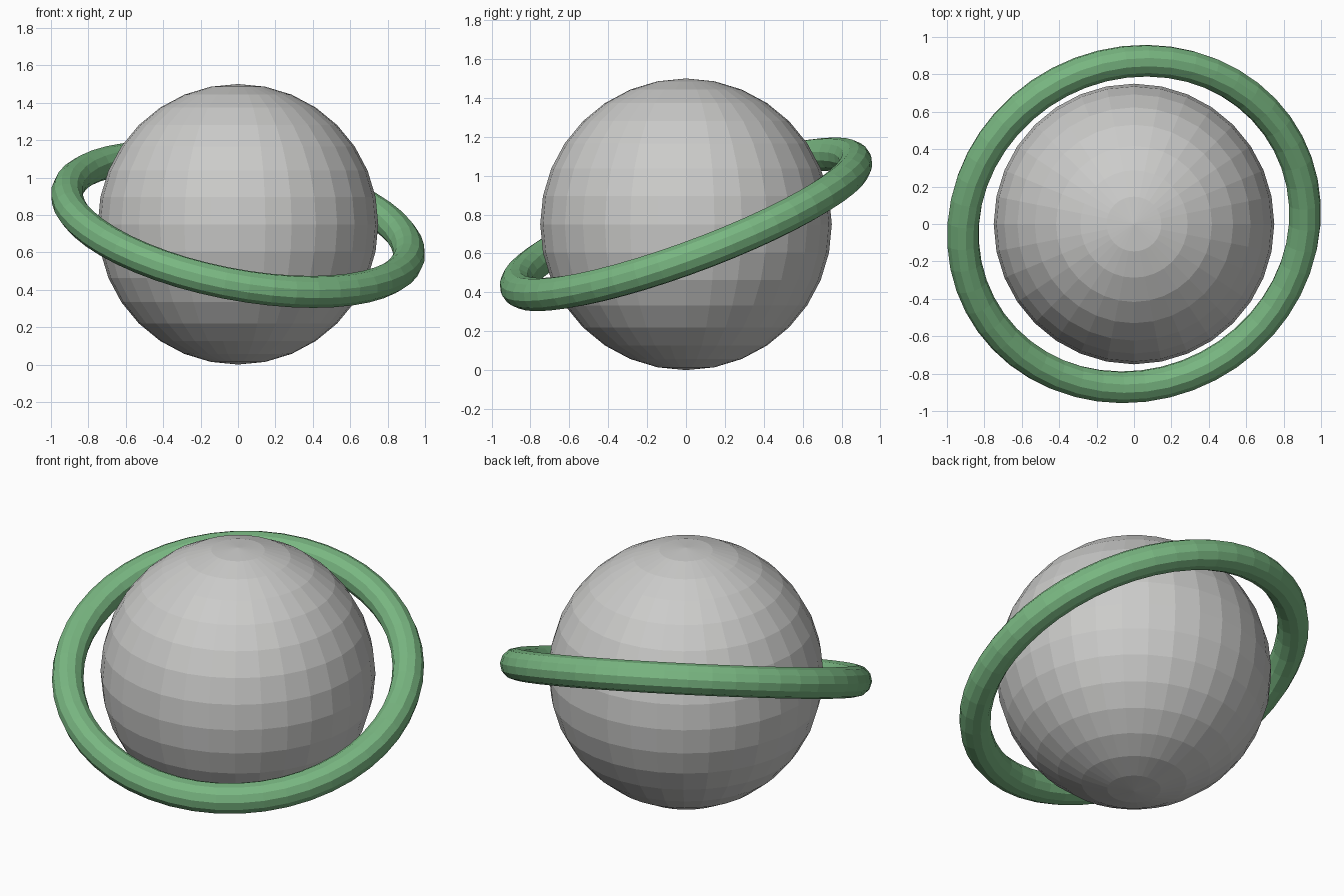
import bpy
from mathutils import Vector

cube = bpy.data.objects.get("Cube")
if cube:
    bpy.data.objects.remove(cube, do_unlink=True)


def material(name, rgb):
    mat = bpy.data.materials.new(name)
    mat.use_nodes = True
    mat.diffuse_color = (*rgb, 1)
    mat.node_tree.nodes["Principled BSDF"].inputs["Base Color"].default_value = (*rgb, 1)
    return mat


def finish(name, mat):
    obj = bpy.context.object
    obj.name = name
    obj.data.materials.append(mat)
    bpy.ops.object.shade_flat()
    return obj


CENTRE = Vector((0, 0, 0.75))
grey = material("planet grey", (0.6, 0.6, 0.59))
green = material("ring green", (0.19, 0.47, 0.22))

# Faceted globe
bpy.ops.mesh.primitive_uv_sphere_add(segments=32, ring_count=16, radius=0.75, location=CENTRE)
finish("planet", grey)

# Tilted ring, high at the back right and low at the front left
tilt = Vector((0.18, -0.344, 0.92)).to_track_quat("Z", "Y").to_euler()
bpy.ops.mesh.primitive_torus_add(major_segments=48, minor_segments=12, major_radius=0.93,
                                 minor_radius=0.086, location=CENTRE, rotation=tilt)
finish("ring", green)
